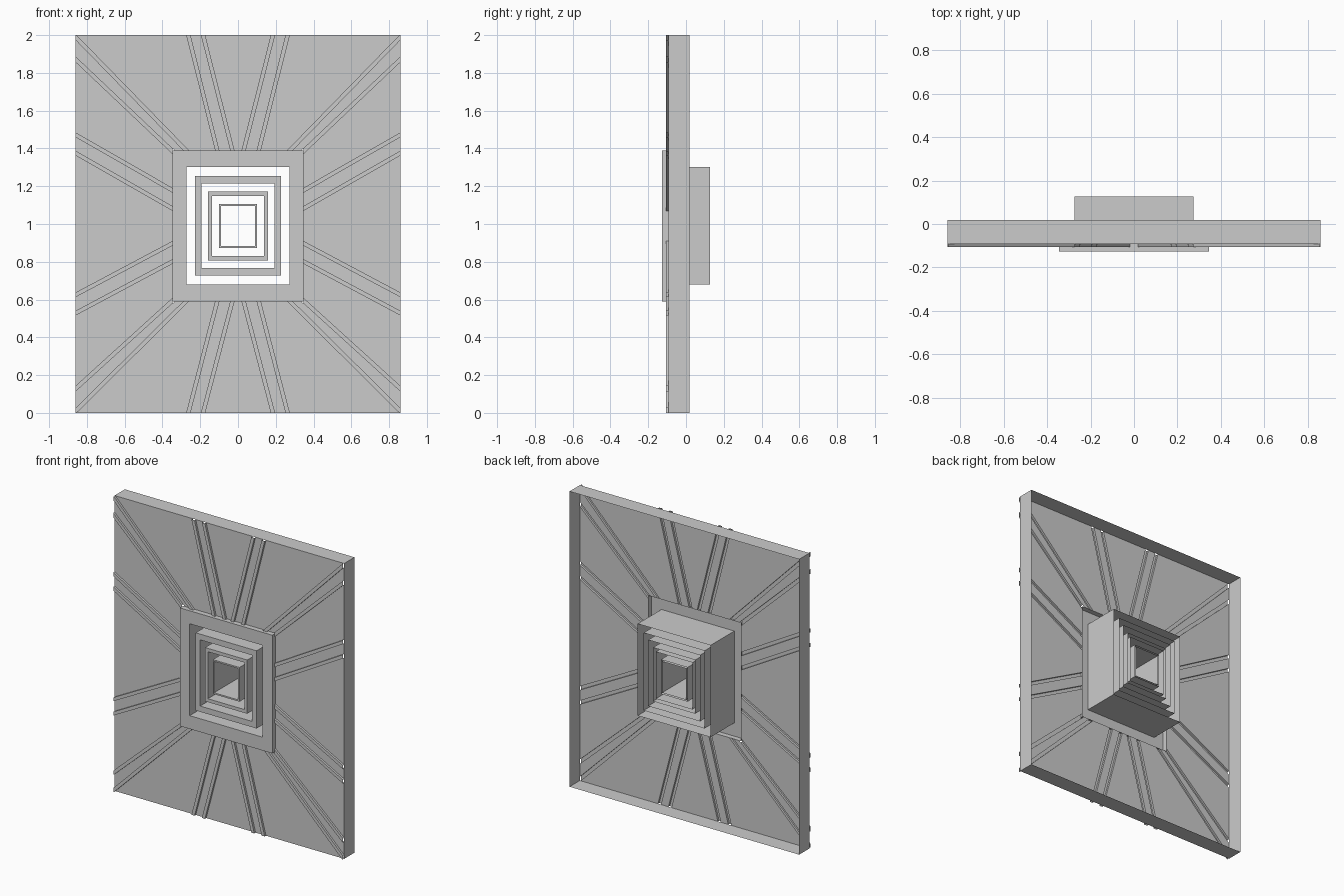
import bpy, bmesh
from mathutils import Vector

if "Cube" in bpy.data.objects:
    bpy.data.objects.remove(bpy.data.objects["Cube"])

W, H = 0.86, 2.0                 # half width and height of the panel
FX, FZ0, FZ1 = 0.346, 0.59, 1.39  # raised frame outline
CZ = (FZ0 + FZ1) / 2
FACE, RIB, FRONT = -0.092, -0.106, -0.127   # depth levels
PAN_BACK, BACK = 0.018, 0.127
RW = 0.011                       # half rib width

# upper-right ribs: outer end, inner end, side of the frame they meet
RIBS = [((0.185, 2.0), (0.03, 1.39), 'z'),
        ((0.263, 2.0), (0.11, 1.39), 'z'),
        ((0.86, 1.99), (0.275, 1.39), 'z'),
        ((0.86, 1.872), (0.346, 1.385), 'x'),
        ((0.86, 1.472), (0.346, 1.178), 'x'),
        ((0.86, 1.375), (0.346, 1.082), 'x')]


def finish(bm, name):
    bmesh.ops.remove_doubles(bm, verts=bm.verts, dist=1e-5)
    bmesh.ops.recalc_face_normals(bm, faces=bm.faces)
    me = bpy.data.meshes.new(name)
    bm.to_mesh(me)
    bm.free()
    ob = bpy.data.objects.new(name, me)
    bpy.context.collection.objects.link(ob)
    return ob


def loop(bm, hx, z0, z1, y):
    return [bm.verts.new((x, y, z)) for x, z in
            ((-hx, z0), (hx, z0), (hx, z1), (-hx, z1))]


def nested(name, sections):
    """Skin successive rectangles (half width, z0, z1, y)."""
    bm = bmesh.new()
    loops = [loop(bm, *s) for s in sections]
    for a, b in zip(loops, loops[1:]):
        for i in range(4):
            j = (i + 1) % 4
            bm.faces.new((a[i], a[j], b[j], b[i]))
    return finish(bm, name)


def cut(bm, co, no, clear=False):
    bmesh.ops.bisect_plane(bm, geom=bm.verts[:] + bm.edges[:] + bm.faces[:],
                           plane_co=co, plane_no=no, clear_outer=clear)


def quadrant_ribs(sx, sz):
    out = []
    for o, i, side in RIBS:
        a = Vector((sx * o[0], 0, o[1] if sz > 0 else H - o[1]))
        b = Vector((sx * i[0], 0, i[1] if sz > 0 else 2 * CZ - i[1]))
        d = (a - b).normalized()
        out.append((a, b, d, Vector((d.z, 0, -d.x)), side))
    return out


# slotted front sheet and its embossed ribs, quadrant by quadrant
sheet, ribs = bmesh.new(), bmesh.new()
for sx in (-1, 1):
    for sz in (-1, 1):
        q = bmesh.new()
        zo, zf = (H, FZ1) if sz > 0 else (0, FZ0)
        q.faces.new([q.verts.new((x * sx, 0, z)) for x, z in
                     ((0, CZ), (W, CZ), (W, zo), (0, zo))])
        cut(q, (sx * FX, 0, 0), (1, 0, 0))
        cut(q, (0, 0, zf), (0, 0, 1))
        data = quadrant_ribs(sx, sz)
        for a, b, d, n, side in data:
            for s in (-RW, RW):
                cut(q, a + n * s, n)
        drop = []
        for f in q.faces:
            c = f.calc_center_median()
            in_frame = abs(c.x) < FX and FZ0 < c.z < FZ1
            if in_frame or any(abs((c - r[0]).dot(r[3])) < RW for r in data):
                drop.append(f)
        bmesh.ops.delete(q, geom=drop, context='FACES')
        bmesh.ops.dissolve_limit(q, angle_limit=0.01, verts=q.verts, edges=q.edges)
        for f in q.faces:
            sheet.faces.new([sheet.verts.new((v.co.x, FACE, v.co.z)) for v in f.verts])
        q.free()

        # box-section strip, trimmed to the panel edge and frame edge
        for a, b, d, n, side in data:
            r = bmesh.new()
            ends = []
            for p in (a + d * 0.05, b - d * 0.05):
                ends.append([r.verts.new(p + n * s + Vector((0, y, 0))) for s, y in
                             ((-RW, FACE), (-RW, RIB), (RW, RIB), (RW, FACE))])
            for k in range(3):
                r.faces.new((ends[0][k], ends[0][k + 1], ends[1][k + 1], ends[1][k]))
            cut(r, (sx * W, 0, 0), (sx, 0, 0), True)
            cut(r, (0, 0, zo), (0, 0, sz), True)
            if side == 'z':
                cut(r, (0, 0, zf), (0, 0, -sz), True)
            else:
                cut(r, (sx * FX, 0, 0), (-sx, 0, 0), True)
            for f in r.faces:
                ribs.faces.new([ribs.verts.new(v.co) for v in f.verts])
            r.free()
finish(sheet, "front_sheet")
finish(ribs, "radiating_ribs")

# rim walls of the open-backed pan
nested("pan_rim", [(W, 0, H, FACE), (W, 0, H, PAN_BACK)])

# raised frame with the outer duct collar behind it
nested("frame_and_collar", [(FX, FZ0, FZ1, FACE), (FX, FZ0, FZ1, FRONT),
                            (0.273, 0.68, 1.302, FRONT), (0.273, 0.68, 1.302, BACK)])

# nested square vent rings, hollow at the back
for k, (xo, ho, xi, hi) in enumerate([(0.228, 0.263, 0.194, 0.224),
                                      (0.158, 0.182, 0.137, 0.159),
                                      (0.100, 0.116, 0.090, 0.106)]):
    nested(f"vent_ring_{k + 1}", [(xo, CZ - ho, CZ + ho, BACK),
                                  (xo, CZ - ho, CZ + ho, FRONT),
                                  (xi, CZ - hi, CZ + hi, FRONT),
                                  (xi, CZ - hi, CZ + hi, BACK)])
